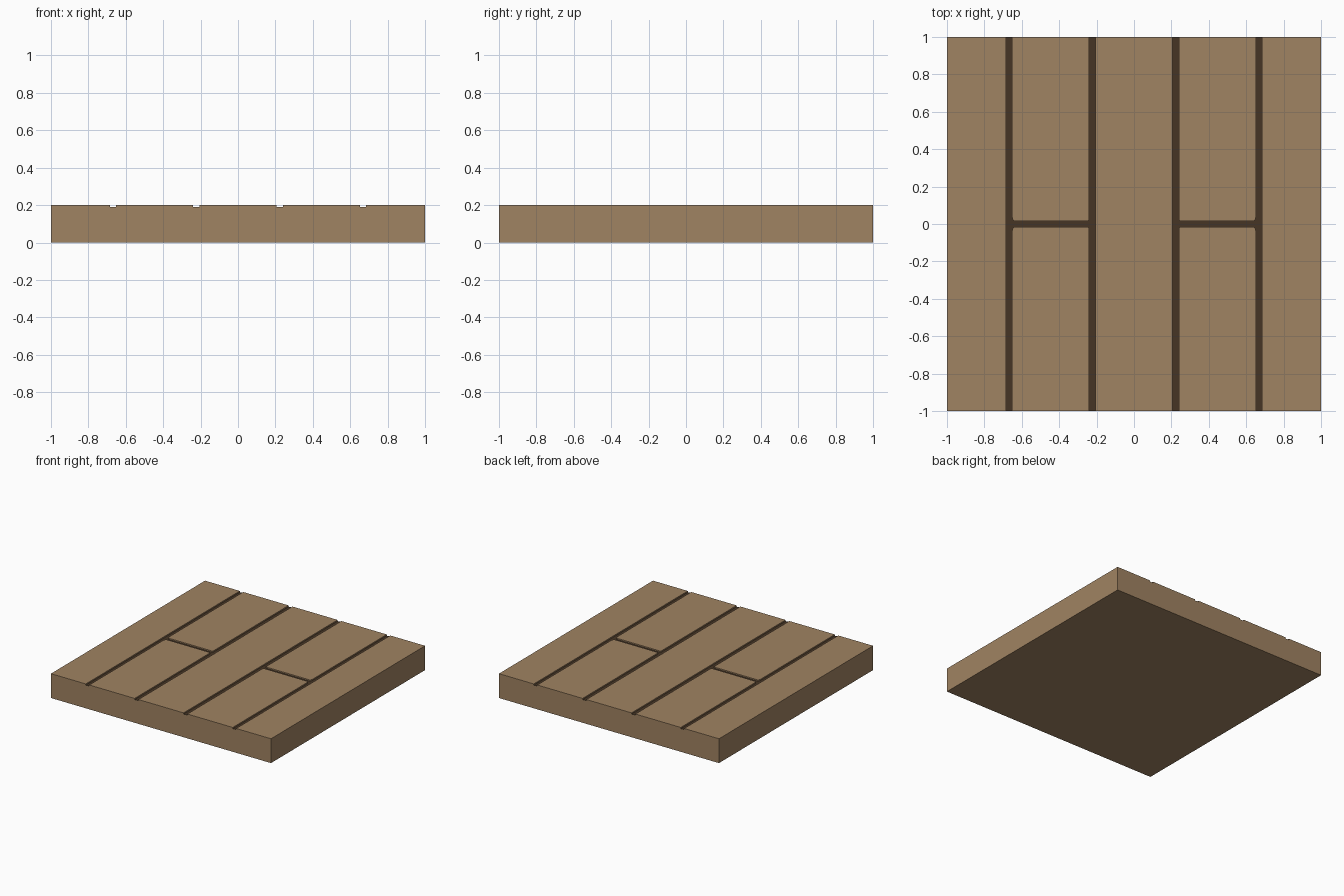
import bpy, bmesh

if "Cube" in bpy.data.objects:
    bpy.data.objects.remove(bpy.data.objects["Cube"])


def lin(c):
    c /= 255
    return c / 12.92 if c <= 0.04045 else ((c + 0.055) / 1.055) ** 2.4


def material(name, rgb):
    m = bpy.data.materials.new(name)
    m.diffuse_color = (*[lin(c) for c in rgb], 1)
    m.use_nodes = True
    m.node_tree.nodes["Principled BSDF"].inputs["Base Color"].default_value = m.diffuse_color
    return m


wood = material("wood brown", (160, 131, 98))
dark = material("groove dark brown", (70, 53, 37))

TOP, FLOOR = 0.2, 0.19


def make_object(name, bm):
    bmesh.ops.recalc_face_normals(bm, faces=bm.faces)
    me = bpy.data.meshes.new(name)
    bm.to_mesh(me)
    bm.free()
    me.materials.append(wood)
    me.materials.append(dark)
    ob = bpy.data.objects.new(name, me)
    bpy.context.collection.objects.link(ob)
    return ob


def prism(outline, z0, z1):
    bm = bmesh.new()
    f = bm.faces.new([bm.verts.new((x, y, z0)) for x, y in outline])
    ext = bmesh.ops.extrude_face_region(bm, geom=[f], use_keep_orig=True)
    verts = [v for v in ext["geom"] if isinstance(v, bmesh.types.BMVert)]
    bmesh.ops.translate(bm, verts=verts, vec=(0, 0, z1 - z0))
    bmesh.ops.recalc_face_normals(bm, faces=bm.faces)
    return bm


# Base slab: its top is the dark groove floor
bm = prism([(-1, -1), (1, -1), (1, 1), (-1, 1)], 0, FLOOR)
for f in bm.faces:
    f.material_index = 1 if f.normal.z > 0.5 else 0
make_object("base_slab", bm)


def plank(name, outline):
    bm = prism(outline, FLOOR, TOP)
    # leave the hidden underside open
    bmesh.ops.delete(bm, geom=[f for f in bm.faces if f.normal.z < -0.5],
                     context="FACES_ONLY")
    make_object(name, bm)


# Full-length planks: centre and both edges
for name, a, b in (("left_plank", -1, -0.684), ("centre_plank", -0.205, 0.205),
                   ("right_plank", 0.684, 1)):
    plank(name, [(a, -1), (b, -1), (b, 1), (a, 1)])

# Half-length planks with clipped corners at the butt joint
a, b, g = 0.24, 0.652, 0.015
for sx, side in ((-1, "left"), (1, "right")):
    for sy, end in ((-1, "front"), (1, "back")):
        pts = [(a, 1), (a, g + 0.008), (a + 0.008, g),
               (b - 0.012, g), (b - 0.005, g + 0.006), (b, g + 0.022), (b, 1)]
        plank(f"{side}_{end}_half_plank", [(sx * x, sy * y) for x, y in pts])
